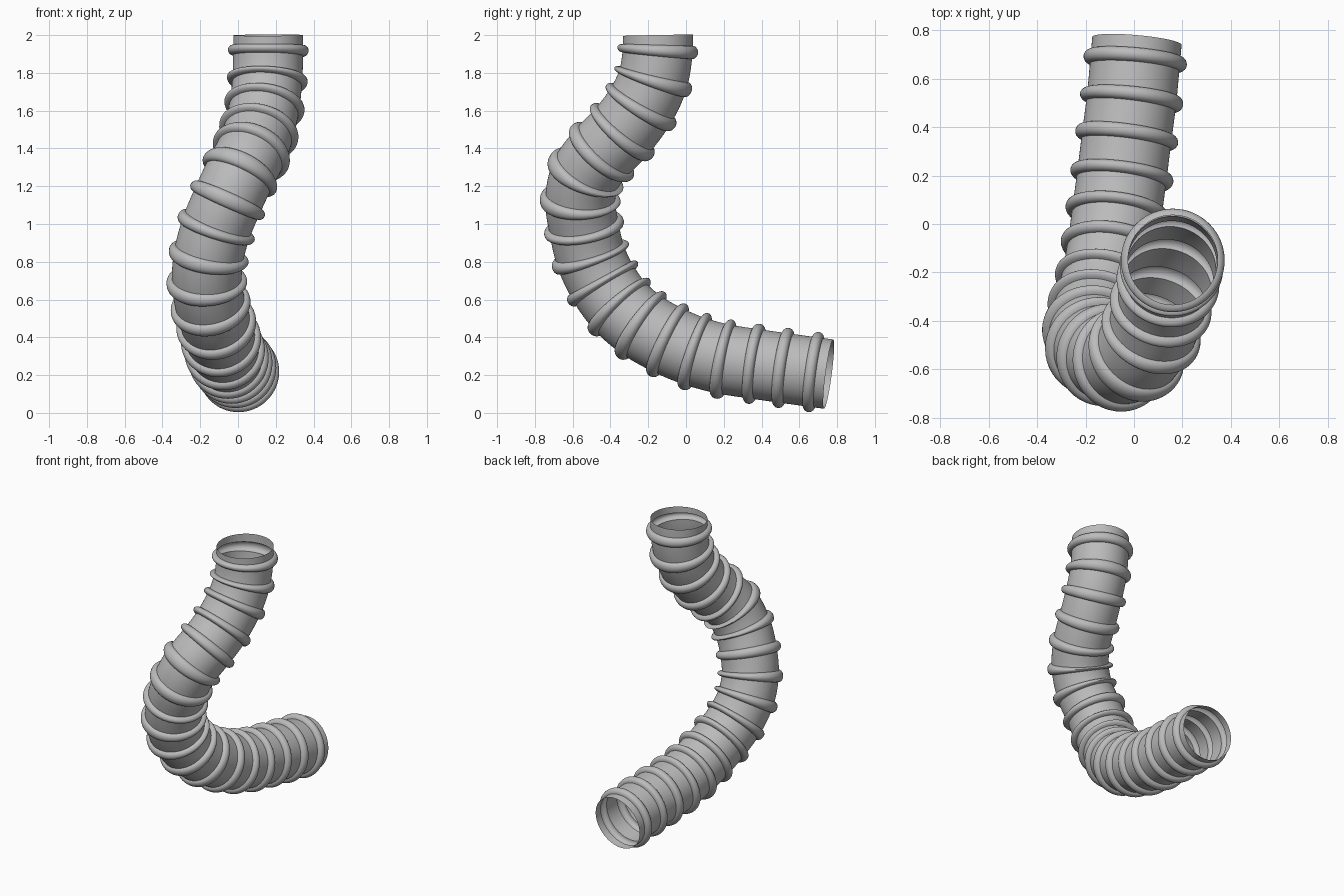
import bpy, bmesh, math
from mathutils import Vector

cube = bpy.data.objects.get("Cube")
if cube:
    bpy.data.objects.remove(cube, do_unlink=True)

TUBE_RADIUS = 0.185
RIB_RADIUS = 0.029
PITCH = 0.16
SIDES = 64

# Centre of every rib from the upright end down to the lying end,
# with two guide points beyond each end
PATH = [Vector(p) for p in (
    (.16, -.15, 2.24), (.16, -.15, 2.08),
    (.16, -.15, 1.92), (.155, -.175, 1.765), (.14, -.24, 1.625),
    (.11, -.34, 1.49), (.07, -.445, 1.38), (.01, -.53, 1.265),
    (-.055, -.56, 1.125), (-.115, -.54, .98), (-.155, -.505, .83),
    (-.165, -.44, .69), (-.145, -.35, .565), (-.115, -.235, .465),
    (-.09, -.095, .385), (-.07, .05, .325), (-.05, .2, .285),
    (-.03, .36, .26), (-.01, .515, .238), (.005, .675, .216),
    (.02, .835, .195), (.04, .995, .175))]
RIBS = len(PATH) - 4


def along(t):
    """Point and direction on the smooth path; whole numbers are ribs."""
    i = math.floor(t)
    f = t - i
    a, b, c, d = PATH[i + 1:i + 5]
    start, end = (c - a) / 2, (d - b) / 2
    curve = 2 * b - 2 * c + start + end
    bend = 3 * c - 3 * b - 2 * start - end
    point = b + f * (start + f * (bend + f * curve))
    return point, (start + f * (2 * bend + 3 * f * curve)).normalized()


# Profile of one hose unit: plain wall, rounded rib, plain wall
half = PITCH / 2
wall = [(-half + (half - RIB_RADIUS) * k / 3, 0.0) for k in range(3)]
rib = [(-RIB_RADIUS * math.cos(math.pi * k / 10),
        RIB_RADIUS * math.sin(math.pi * k / 10)) for k in range(11)]
unit = wall + rib + [(-s, h) for s, h in reversed(wall)]
profile = [(n + s / PITCH, TUBE_RADIUS + h)
           for n in range(RIBS) for s, h in (unit if n == 0 else unit[1:])]

# Sweep the profile, carrying the cross-section axis along without twist
bm = bmesh.new()
loops = []
direction = along(profile[0][0])[1]
side = Vector((1, 0, 0))
for t, radius in profile:
    centre, tangent = along(t)
    side = direction.rotation_difference(tangent) @ side
    side = (side - tangent * side.dot(tangent)).normalized()
    direction = tangent
    up = tangent.cross(side)
    angles = [math.tau * k / SIDES for k in range(SIDES)]
    loops.append([bm.verts.new(centre + radius * (side * math.cos(a) + up * math.sin(a)))
                  for a in angles])
for one, two in zip(loops, loops[1:]):
    for k in range(SIDES):
        n = (k + 1) % SIDES
        bm.faces.new((one[n], one[k], two[k], two[n]))
# Outward normals: compare the first face with its own loop centre
bm.normal_update()
bm.faces.ensure_lookup_table()
first = bm.faces[0]
if first.normal.dot(first.calc_center_median() - along(profile[0][0])[0]) < 0:
    bmesh.ops.reverse_faces(bm, faces=bm.faces[:])

mesh = bpy.data.meshes.new("ribbed_hose")
bm.to_mesh(mesh)
bm.free()
hose = bpy.data.objects.new("ribbed_hose", mesh)
bpy.context.collection.objects.link(hose)

# Plain grey
grey = bpy.data.materials.new("hose_grey")
grey.use_nodes = True
colour = (0.5, 0.5, 0.5, 1)
grey.diffuse_color = colour
grey.node_tree.nodes["Principled BSDF"].inputs["Base Color"].default_value = colour
mesh.materials.append(grey)

bpy.ops.object.select_all(action='DESELECT')
hose.select_set(True)
bpy.context.view_layer.objects.active = hose
bpy.ops.object.shade_smooth_by_angle(angle=math.radians(40))
